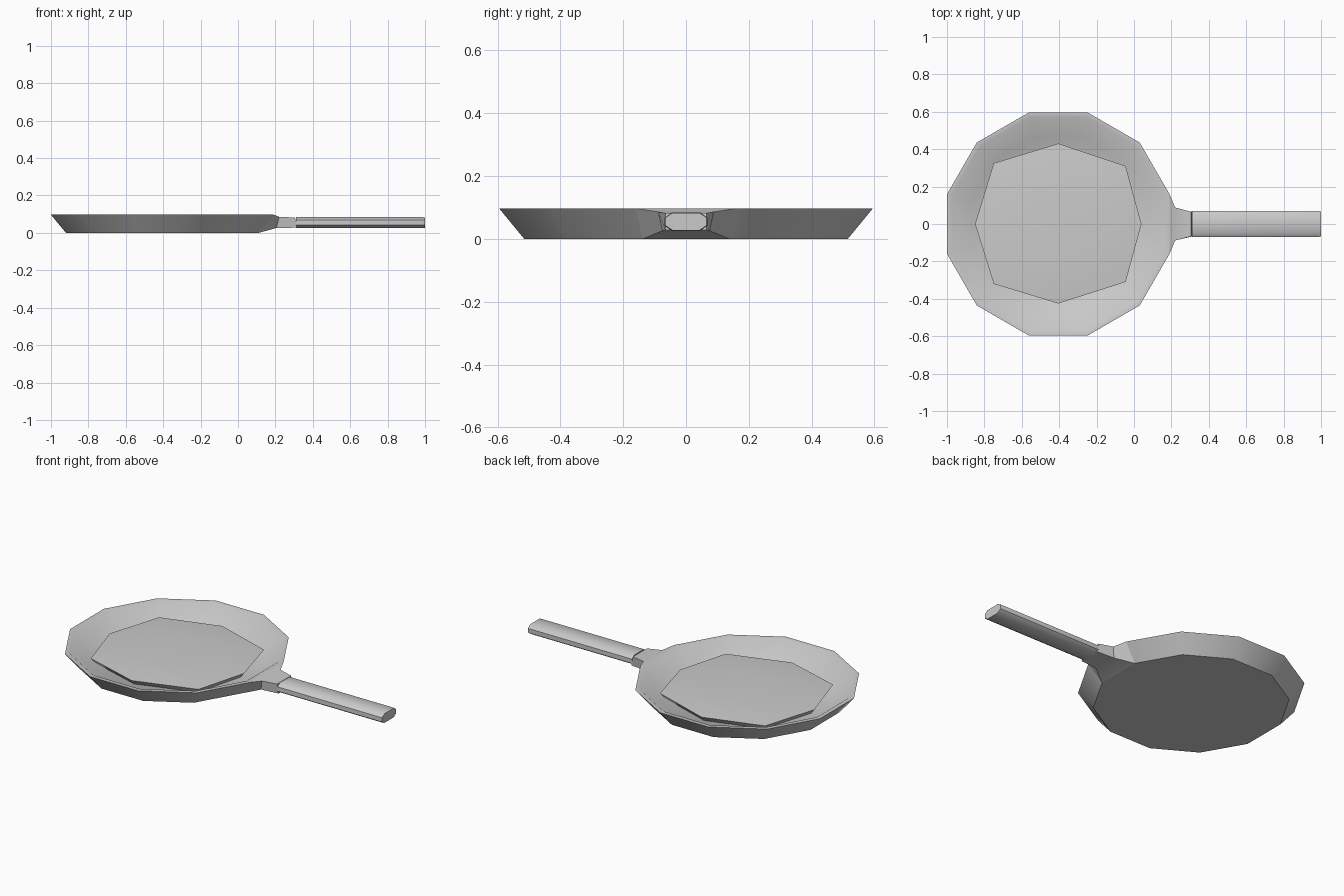
import bpy, math

if "Cube" in bpy.data.objects:
    bpy.data.objects.remove(bpy.data.objects["Cube"])

CX = -0.405  # centre of the pan body


def loft(name, rings, angle, cap_start=True, cap_end=True):
    """Skin a list of equal-length vertex rings into one object."""
    n = len(rings[0])
    verts = [v for r in rings for v in r]
    faces = [(k * n + i, k * n + (i + 1) % n, (k + 1) * n + (i + 1) % n, (k + 1) * n + i)
             for k in range(len(rings) - 1) for i in range(n)]
    if cap_start:
        faces.append(tuple(reversed(range(n))))
    if cap_end:
        faces.append(tuple(range(len(verts) - n, len(verts))))
    mesh = bpy.data.meshes.new(name)
    mesh.from_pydata(verts, [], faces)
    mesh.update()
    obj = bpy.data.objects.new(name, mesh)
    bpy.context.collection.objects.link(obj)
    bpy.ops.object.select_all(action='DESELECT')
    obj.select_set(True)
    bpy.context.view_layer.objects.active = obj
    bpy.ops.object.shade_smooth_by_angle(angle=math.radians(angle))
    return obj


def pan_ring(apothem, z):
    r = apothem / math.cos(math.radians(15))
    angles = [math.radians(15 + 30 * i) for i in range(12)]
    return [(CX + r * math.cos(a), r * math.sin(a), z) for a in angles]


# Pan body: underside, outer wall, rim, inner wall, floor
loft("pan_body", [pan_ring(0.515, 0), pan_ring(0.595, 0.097),
                  pan_ring(0.57, 0.097), pan_ring(0.465, 0.022)], 45)


# Handle neck: flares out of the pan wall
def neck_ring(x_low, x_top, y_low, y_top, z_low, z_top):
    return [(x_low, -y_low, z_low), (x_low, y_low, z_low),
            (x_top, y_top, z_top), (x_top, -y_top, z_top)]


loft("handle_neck", [neck_ring(0.11, 0.19, 0.138, 0.159, 0, 0.097),
                     neck_ring(0.205, 0.22, 0.075, 0.088, 0.026, 0.086),
                     neck_ring(0.315, 0.305, 0.066, 0.066, 0.028, 0.082)], 25,
     cap_start=False)

# Handle grip: flattened octagonal bar
section = [(-0.045, 0.026), (0.045, 0.026), (0.069, 0.042), (0.069, 0.068),
           (0.045, 0.084), (-0.045, 0.084), (-0.069, 0.068), (-0.069, 0.042)]
bar = [[(x, y * s, 0.055 + (z - 0.055) * s) for y, z in section]
       for x, s in ((0.31, 1.0), (0.99, 1.0), (1.0, 0.95))]
loft("handle_grip", bar, 50)

# Pan contents: low dome with an eight-sided edge
edge = [(0.445, 0), (0.36, 0.31), (0, 0.43), (-0.345, 0.325),
        (-0.445, 0), (-0.345, -0.32), (0, -0.425), (0.36, -0.31)]
levels = ((0.95, 0.022), (1.0, 0.05), (0.8, 0.058), (0.4, 0.064))
loft("pan_contents", [[(CX + x * s, y * s, z) for x, y in edge] for s, z in levels], 50)
